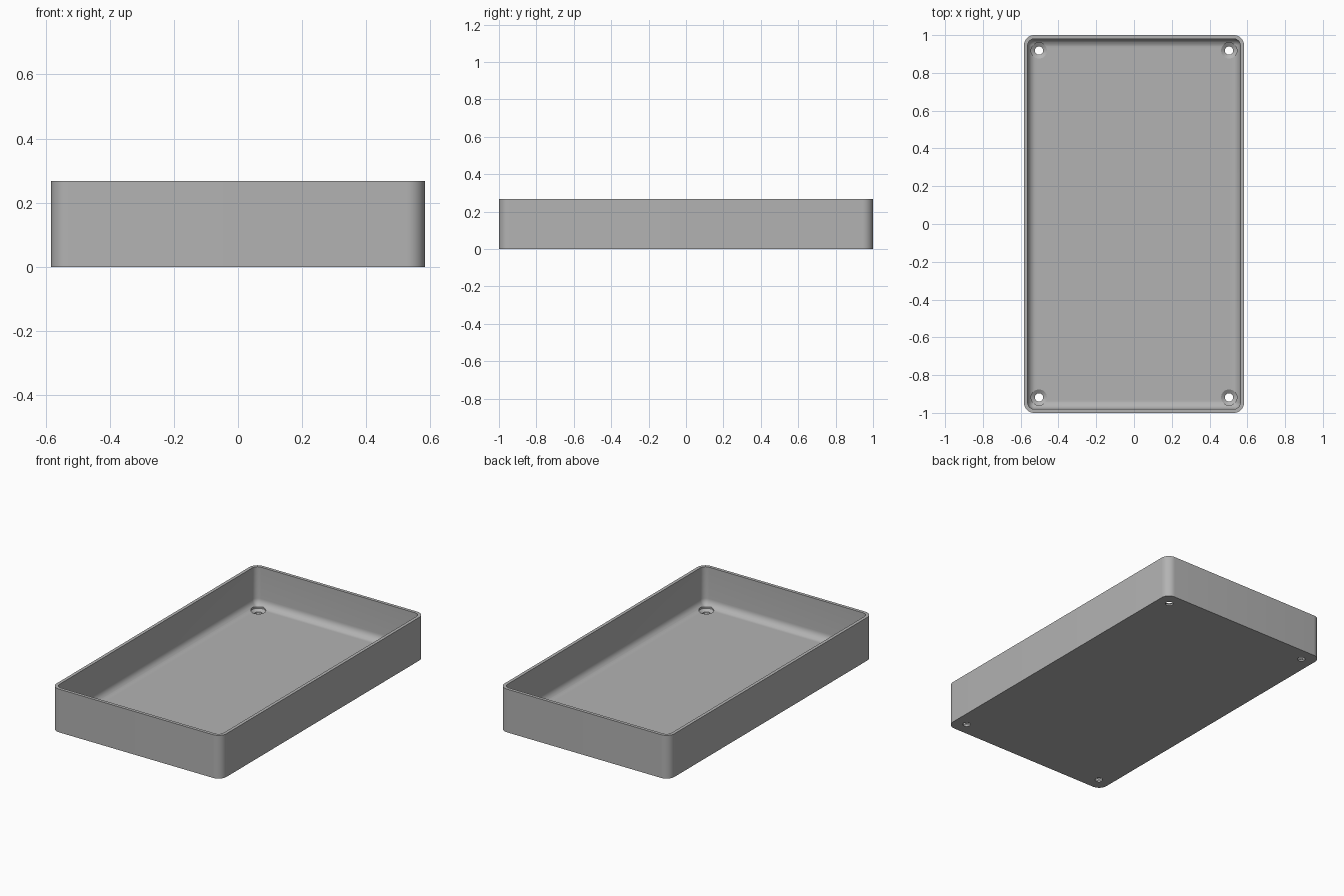
import bpy
import bmesh
from math import sin, cos, pi, radians

if "Cube" in bpy.data.objects:
    bpy.data.objects.remove(bpy.data.objects["Cube"])

HALF_X, HALF_Y, HEIGHT = 0.583, 1.0, 0.268
CORNER, WALL, FLOOR, FILLET = 0.055, 0.02, 0.028, 0.045
STEPS = 10

grey = bpy.data.materials.new("plain grey")
grey.use_nodes = True
grey.diffuse_color = (0.45, 0.45, 0.45, 1)
grey.node_tree.nodes["Principled BSDF"].inputs["Base Color"].default_value = grey.diffuse_color


def rounded_ring(bm, inset, z):
    """Rounded rectangle of vertices, inset from the outer outline."""
    r = max(CORNER - inset, 0.004)
    cx, cy = HALF_X - inset - r, HALF_Y - inset - r
    ring = []
    for k, (sx, sy) in enumerate([(1, 1), (-1, 1), (-1, -1), (1, -1)]):
        for i in range(STEPS + 1):
            a = (k + i / STEPS) * pi / 2
            ring.append(bm.verts.new((sx * cx + r * cos(a), sy * cy + r * sin(a), z)))
    return ring


def finish(bm, name):
    bmesh.ops.recalc_face_normals(bm, faces=bm.faces)
    mesh = bpy.data.meshes.new(name)
    bm.to_mesh(mesh)
    bm.free()
    mesh.materials.append(grey)
    obj = bpy.data.objects.new(name, mesh)
    bpy.context.collection.objects.link(obj)
    return obj


# Tray shell: outer wall, rim, inner wall, floor fillet
profile = [(0, 0), (0, HEIGHT), (WALL, HEIGHT)]
for i in range(9):
    a = i / 8 * pi / 2
    profile.append((WALL + FILLET * (1 - cos(a)), FLOOR + FILLET * (1 - sin(a))))
bm = bmesh.new()
rings = [rounded_ring(bm, inset, z) for inset, z in profile]
for low, high in zip(rings, rings[1:]):
    for i in range(len(low)):
        j = (i + 1) % len(low)
        bm.faces.new((low[i], low[j], high[j], high[i]))
bm.faces.new(rings[0])
bm.faces.new(rings[-1])
tray = finish(bm, "tray")

# Countersunk screw hole cutters
hole_profile = [(0.022, -0.02), (0.022, 0.011), (0.042, 0.024), (0.042, 0.09)]
bm = bmesh.new()
for x in (-0.503, 0.503):
    for y in (-0.918, 0.918):
        loops = [[bm.verts.new((x + r * cos(i * pi / 16), y + r * sin(i * pi / 16), z))
                  for i in range(32)] for r, z in hole_profile]
        for low, high in zip(loops, loops[1:]):
            for i in range(32):
                j = (i + 1) % 32
                bm.faces.new((low[i], low[j], high[j], high[i]))
        bm.faces.new(loops[0])
        bm.faces.new(loops[-1])
cutter = finish(bm, "screw_hole_cutter")
cutter.hide_render = True

# Cut the holes and bake the result
cut = tray.modifiers.new("screw holes", "BOOLEAN")
cut.operation = "DIFFERENCE"
cut.solver = "EXACT"
cut.object = cutter
bpy.context.view_layer.objects.active = tray
tray.select_set(True)
bpy.ops.object.modifier_apply(modifier=cut.name)
bpy.data.objects.remove(cutter)
bpy.ops.object.shade_smooth_by_angle(angle=radians(32))
